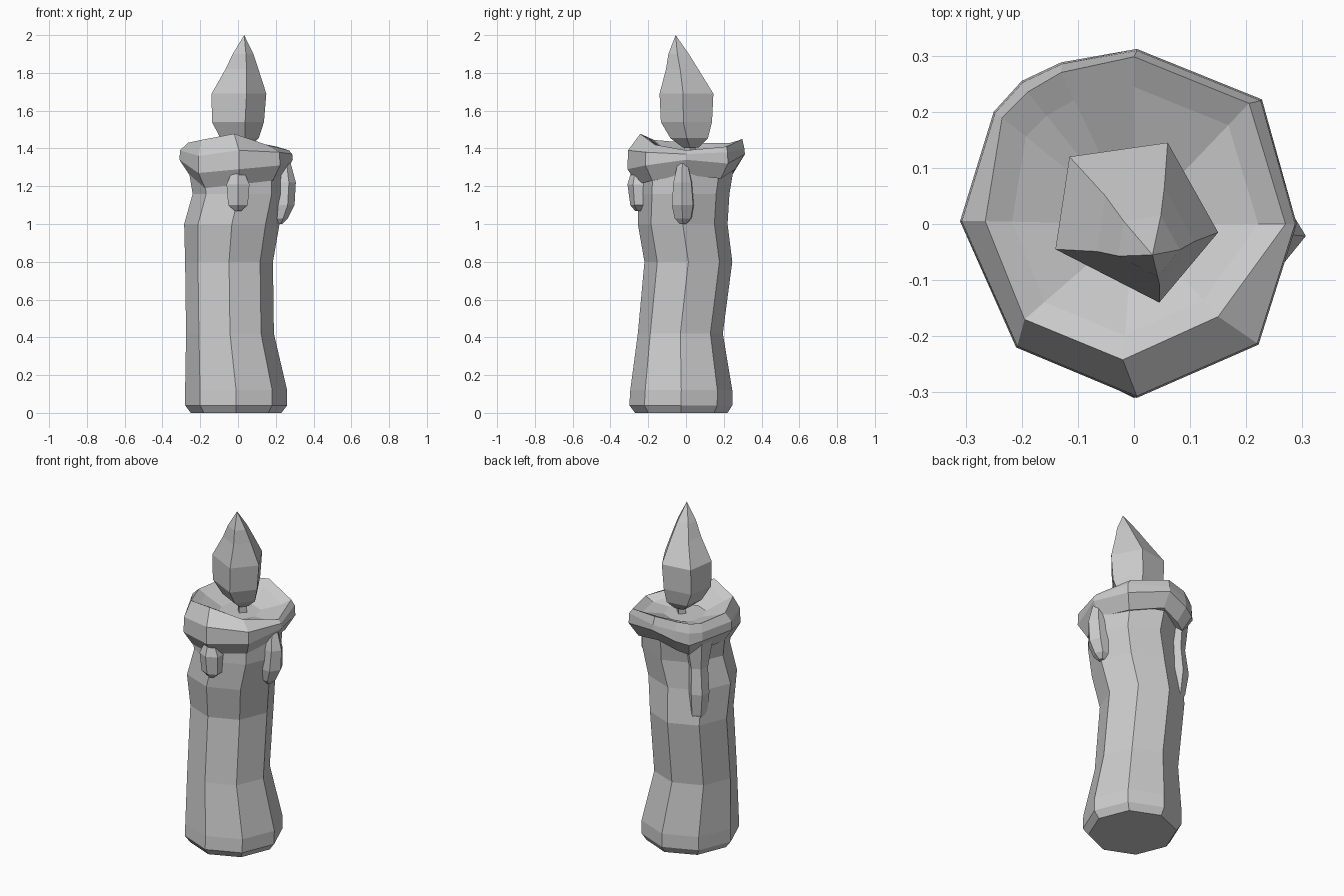
import bpy, bmesh, math


def loft(name, rings, cap_start=True, cap_end=True, close=False):
    """Flat-shaded skin over rings that all have the same point count."""
    bm = bmesh.new()
    vs = [[bm.verts.new(p) for p in ring] for ring in rings]
    n = len(vs[0])
    pairs = list(zip(vs, vs[1:]))
    if close:
        pairs.append((vs[-1], vs[0]))
    for a, b in pairs:
        for i in range(n):
            j = (i + 1) % n
            bm.faces.new((a[i], a[j], b[j], b[i]))
    if not close:
        if cap_start:
            bm.faces.new(vs[0][::-1])
        if cap_end:
            bm.faces.new(vs[-1])
    bmesh.ops.remove_doubles(bm, verts=bm.verts[:], dist=0.0005)
    bmesh.ops.recalc_face_normals(bm, faces=bm.faces[:])
    me = bpy.data.meshes.new(name)
    bm.to_mesh(me)
    bm.free()
    ob = bpy.data.objects.new(name, me)
    bpy.context.collection.objects.link(ob)
    return ob


def oval(n, z, x0, x1, y0, y1):
    """Polygon ring spanning the given x and y extents."""
    return [((x0 + x1) / 2 + (x1 - x0) / 2 * math.cos(2 * math.pi * i / n),
             (y0 + y1) / 2 + (y1 - y0) / 2 * math.sin(2 * math.pi * i / n), z)
            for i in range(n)]


# Wobbly octagonal wax body: z, x extents, y extents
body = [(0.00, -0.25, 0.23, -0.27, 0.22), (0.04, -0.28, 0.26, -0.30, 0.245),
        (0.12, -0.28, 0.26, -0.295, 0.245), (0.42, -0.275, 0.19, -0.255, 0.195),
        (0.80, -0.28, 0.185, -0.22, 0.245), (1.00, -0.285, 0.22, -0.255, 0.22),
        (1.16, -0.24, 0.25, -0.25, 0.23), (1.28, -0.26, 0.25, -0.25, 0.25)]
loft("wax_body", [oval(8, *r) for r in body])

# Uneven melted rim: outer x, y, low z, high z, then crest x, y, z
rim = [(0.29, 0.00, 1.34, 1.37, 0.27, 0.00, 1.39),
       (0.228, 0.222, 1.32, 1.38, 0.205, 0.215, 1.41),
       (0.005, 0.312, 1.37, 1.40, 0.00, 0.298, 1.45),
       (-0.13, 0.288, 1.33, 1.39, -0.13, 0.27, 1.44),
       (-0.20, 0.255, 1.31, 1.38, -0.19, 0.235, 1.43),
       (-0.25, 0.20, 1.33, 1.38, -0.235, 0.19, 1.43),
       (-0.31, 0.005, 1.34, 1.39, -0.265, 0.005, 1.43),
       (-0.21, -0.22, 1.27, 1.36, -0.195, -0.17, 1.445),
       (0.005, -0.31, 1.29, 1.39, -0.02, -0.242, 1.478),
       (0.222, -0.215, 1.31, 1.38, 0.15, -0.165, 1.42)]
under = [(0.83 * r[0], 0.83 * r[1], r[2] - 0.08) for r in rim]
low = [(r[0], r[1], r[2]) for r in rim]
high = [(0.99 * r[0], 0.99 * r[1], r[3]) for r in rim]
crest = [r[4:] for r in rim]
pit = [(0.82 * r[4], 0.82 * r[5], r[6] - 0.025) for r in rim]
floor = [(0.42 * r[4], 0.42 * r[5], 1.365) for r in rim]
loft("melted_rim", [under, low, high, crest, pit, floor])


# Wax drips: teardrops pressed against the body
def drip(name, angle, profile):
    """profile rows: z, radial centre, half width, half depth."""
    c, s = math.cos(math.radians(angle)), math.sin(math.radians(angle))
    rings = []
    for z, rc, w, d in profile:
        ring = []
        for i in range(6):
            t = math.pi * i / 3
            u, v = rc + d * math.cos(t), w * math.sin(t)
            ring.append((c * u - s * v, s * u + c * v, z))
        rings.append(ring)
    loft(name, rings)


drip("drip_front", 270, [(1.07, 0.25, 0.02, 0.02), (1.10, 0.25, 0.06, 0.045),
                         (1.21, 0.25, 0.07, 0.06), (1.31, 0.25, 0.02, 0.03)])
drip("drip_right", 356, [(1.00, 0.22, 0.02, 0.015), (1.03, 0.22, 0.05, 0.045),
                         (1.10, 0.235, 0.065, 0.065), (1.22, 0.24, 0.055, 0.067),
                         (1.32, 0.24, 0.03, 0.04)])
drip("drip_back_left", 142, [(0.80, 0.23, 0.015, 0.02), (0.86, 0.23, 0.05, 0.05),
                             (0.99, 0.235, 0.06, 0.065), (1.14, 0.23, 0.055, 0.05),
                             (1.33, 0.23, 0.09, 0.07)])

# Short wick
loft("wick", [oval(4, z, -0.015, 0.045, -0.01, 0.05) for z in (1.35, 1.46)])

# Five-sided flame leaning to its tip: z, centre x, centre y, scale
section = [(0.15, -0.015), (0.06, 0.145), (-0.115, 0.12), (-0.14, -0.045),
           (0.045, -0.14)]
flame = [(1.405, 0.01, 0.025, 0.3), (1.455, 0.005, 0.015, 0.7),
         (1.54, -0.005, 0.0, 0.95), (1.69, 0.0, 0.0, 1.0),
         (1.82, 0.018, -0.022, 0.6), (1.90, 0.025, -0.04, 0.38),
         (2.00, 0.033, -0.055, 0.001)]
loft("flame", [[(cx + k * x, cy + k * y, z) for x, y in section]
               for z, cx, cy, k in flame], cap_end=False)
